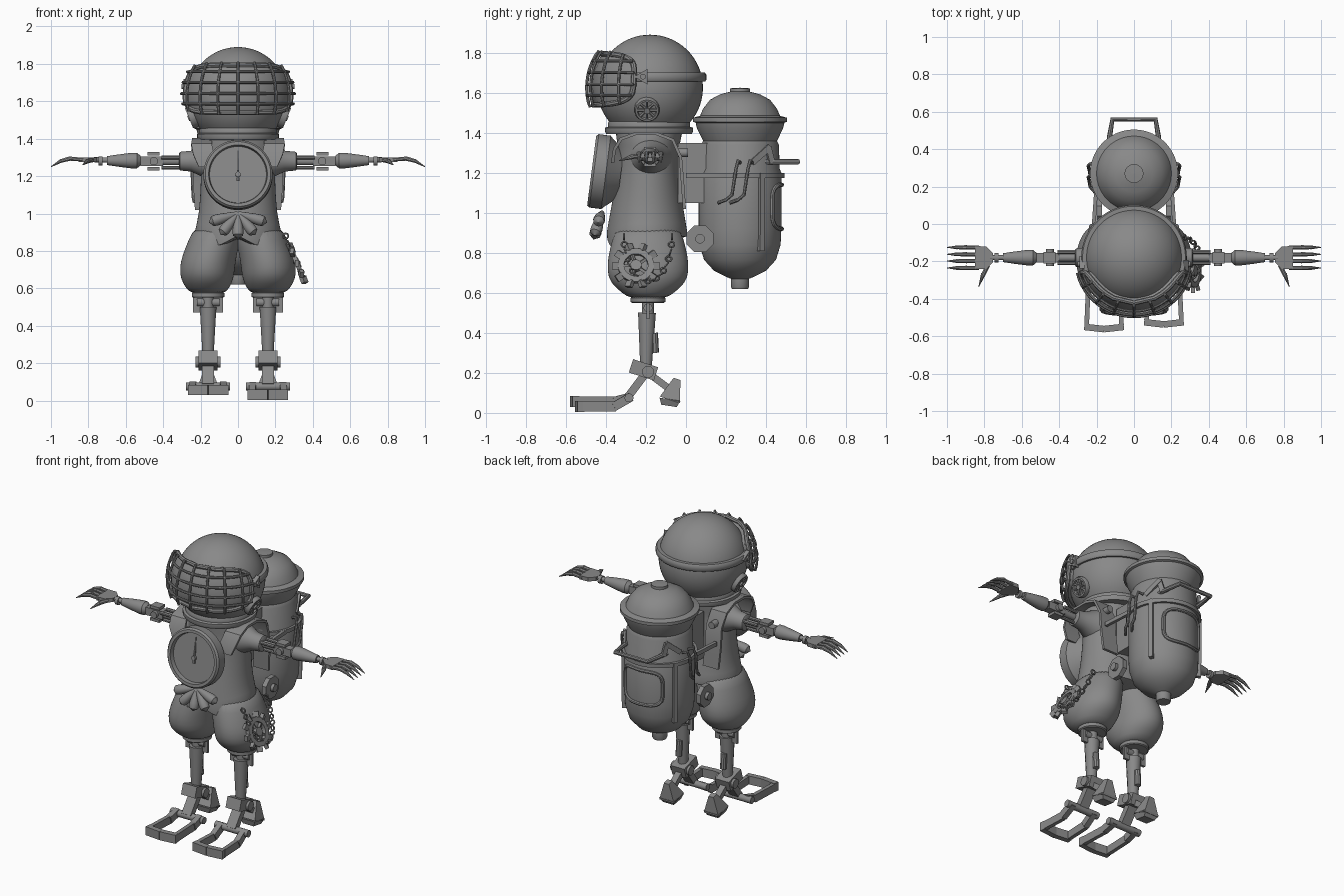
import bpy
import bmesh
from math import sin, cos, pi, radians, copysign
from mathutils import Vector, Matrix

default_cube = bpy.data.objects.get("Cube")
if default_cube:
    bpy.data.objects.remove(default_cube, do_unlink=True)

COLOUR = (0.25, 0.25, 0.25, 1)
metal = bpy.data.materials.new("plain_grey")
metal.use_nodes = True
metal.diffuse_color = COLOUR
metal.node_tree.nodes["Principled BSDF"].inputs["Base Color"].default_value = COLOUR
made = []


def register(name, data):
    ob = bpy.data.objects.new(name, data)
    data.materials.append(metal)
    bpy.context.collection.objects.link(ob)
    made.append(ob)
    return ob


def skin(name, rings, caps=True, closed=True):
    """Quads between successive rings of points."""
    bm = bmesh.new()
    rows = [[bm.verts.new(p) for p in ring] for ring in rings]
    n = len(rows[0])
    for low, high in zip(rows, rows[1:]):
        for i in range(n if closed else n - 1):
            j = (i + 1) % n
            bm.faces.new((low[i], low[j], high[j], high[i]))
    if caps:
        bm.faces.new(rows[0][::-1])
        bm.faces.new(rows[-1])
    bmesh.ops.remove_doubles(bm, verts=bm.verts, dist=0.0001)
    bmesh.ops.recalc_face_normals(bm, faces=bm.faces)
    mesh = bpy.data.meshes.new(name)
    bm.to_mesh(mesh)
    bm.free()
    return register(name, mesh)


def lathe(name, profile, origin, axis=(0, 0, 1), n=48, caps=True):
    q = Vector(axis).to_track_quat('Z', 'Y')
    o = Vector(origin)
    turn = [2 * pi * (i + 0.5) / n for i in range(n)]
    return skin(name, [[o + q @ Vector((max(r, 0.0005) * cos(a), max(r, 0.0005) * sin(a), h))
                        for a in turn] for r, h in profile], caps)


def cyl(name, a, b, r1, r2=None, n=16):
    d = Vector(b) - Vector(a)
    return lathe(name, [(r1, 0), (r1 if r2 is None else r2, d.length)], a, d, n)


def loft(name, rows, n=40):
    ob = skin(name, [[(cx + rx * cos(2 * pi * i / n), cy + ry * sin(2 * pi * i / n), z)
                      for i in range(n)] for z, cx, cy, rx, ry in rows])
    ob.modifiers.new("round", 'SUBSURF').levels = 1
    return ob


def beam(name, a, b, w, h, up='Z'):
    """Box from a to b, w wide and h high."""
    a, b = Vector(a), Vector(b)
    q = (b - a).to_track_quat('Y', up)
    half = [(-w / 2, -h / 2), (w / 2, -h / 2), (w / 2, h / 2), (-w / 2, h / 2)]
    return skin(name, [[p + q @ Vector((x, 0, z)) for x, z in half] for p in (a, b)])


def tube(name, pts, r, cyclic=False):
    cu = bpy.data.curves.new(name, 'CURVE')
    cu.dimensions = '3D'
    cu.bevel_depth, cu.bevel_resolution, cu.use_fill_caps = r, 2, True
    sp = cu.splines.new('POLY')
    sp.points.add(len(pts) - 1)
    for point, p in zip(sp.points, pts):
        point.co = (*p, 1)
    sp.use_cyclic_u = cyclic
    return register(name, cu)


def squircle(k, n=48):
    a = 2 * pi * k / n
    return [copysign(abs(f) ** 0.5, f) for f in (cos(a), sin(a))]


# Helmet, collar and rim band
HEAD = Vector((0, -0.18, 1.625))
R = 0.265
arc = [radians(-41 + 131 * i / 24) for i in range(25)]
lathe("helmet", [(R * cos(a), R * sin(a)) for a in arc], HEAD, n=64)
lathe("helmet_band", [(0.25, 0.03), (0.275, 0.03), (0.282, 0.04), (0.282, 0.065),
                      (0.275, 0.075), (0.25, 0.075)], HEAD, n=64, caps=False)
lathe("neck_collar", [(0.19, 0), (0.215, 0), (0.22, 0.01), (0.22, 0.03), (0.205, 0.035),
                      (0.205, 0.055), (0.195, 0.07)], (0, -0.185, 1.395))


# Visor with its cage, laid out by azimuth and elevation in degrees
def on_head(az, el, r):
    az, el = radians(az), radians(el)
    return HEAD + r * Vector((cos(el) * sin(az), -cos(el) * cos(az), sin(el)))


def visor_ring(t, r):
    return [on_head(74 * t * x, 9 + 26 * t * y, r) for x, y in map(squircle, range(48))]


skin("visor", [visor_ring(t / 8, 0.292) for t in range(1, 9)] + [visor_ring(1, 0.25)])
tube("visor_rim", visor_ring(1, 0.295), 0.014, True)
for az in range(-60, 61, 20):
    reach = 26 * (1 - (az / 74) ** 4) ** 0.25
    mid = [on_head(az, 9 + reach * k / 6, 0.316) for k in range(-6, 7)]
    tube("cage_upright", [on_head(az, 9 - reach, 0.29)] + mid + [on_head(az, 9 + reach, 0.29)], 0.008)
for el in (-7, 3, 14, 25):
    reach = 74 * (1 - ((el - 9) / 26) ** 4) ** 0.25
    mid = [on_head(reach * k / 12, el, 0.316) for k in range(-12, 13)]
    tube("cage_crossbar", [on_head(-reach, el, 0.28)] + mid + [on_head(reach, el, 0.28)], 0.008)

# Torso with a pointed front hem
torso = loft("torso", [(0.87, 0, -0.195, 0.24, 0.207), (0.89, 0, -0.195, 0.235, 0.205),
                       (1.0, 0, -0.195, 0.207, 0.185), (1.15, 0, -0.19, 0.2, 0.16),
                       (1.3, 0, -0.19, 0.195, 0.15), (1.38, 0, -0.185, 0.2, 0.16),
                       (1.41, 0, -0.185, 0.2, 0.18)])
for v in torso.data.vertices:
    if v.co.z < 0.9 and v.co.y < -0.2:
        v.co.z -= 0.06 * max(0, 1 - abs(abs(v.co.x) - 0.11) / 0.11)

# Chest gauge and shell ornament
TILT = Vector((0, -1, 0.13)).normalized()
GAUGE = Vector((0, -0.385, 1.2))
lathe("gauge", [(0, -0.06), (0.12, -0.06), (0.17, 0), (0.185, 0.015), (0.185, 0.075), (0.175, 0.087),
                (0.157, 0.087), (0.152, 0.06), (0, 0.06)], GAUGE, TILT, 64, False)
face = GAUGE + TILT * 0.065
up = Vector((0, 0.13, 1)).normalized()
cyl("gauge_hub", face - TILT * 0.01, face + TILT * 0.012, 0.014)
cyl("gauge_needle", face - up * 0.035, face + up * 0.13, 0.009, 0.003, 6)
for k in range(-2, 3):
    a = k * radians(32)
    size = 0.14 + 0.012 * abs(k)
    d = Vector((sin(a), -0.25 * cos(a), -0.9 * cos(a) + 0.12))
    lathe("shell_rib", [((0.012 + 0.028 * t / 8) * (1 - (t / 8) ** 6) ** 0.5, size * t / 8)
                        for t in range(9)], (0, -0.42, 1.0), d, 20)

# Backpack tank with lid
TANK = Vector((0, 0.27, 0))
lathe("tank", [(0, 0.62), (0.04, 0.62), (0.045, 0.63), (0.045, 0.67), (0.07, 0.68), (0.13, 0.71),
               (0.18, 0.765), (0.203, 0.84), (0.207, 0.92), (0.207, 1.2), (0.198, 1.22),
               (0.195, 1.34), (0.185, 1.36), (0.215, 1.42), (0.222, 1.45), (0.235, 1.455),
               (0.235, 1.475), (0.2, 1.485), (0.185, 1.52), (0.15, 1.565), (0.1, 1.592),
               (0.05, 1.605), (0.05, 1.622), (0, 1.625)], TANK, n=64)
lathe("tank_belt", [(0.19, 1.175), (0.222, 1.175), (0.222, 1.2), (0.19, 1.2)], TANK, caps=False)
tube("tank_handle", [(x, y, 1.255) for x, y in
                     ((-0.14, 0.38), (-0.13, 0.47), (-0.115, 0.56), (0.115, 0.56), (0.13, 0.47), (0.14, 0.38))], 0.014)


def on_tank(deg, z, r):
    return Vector((r * sin(radians(deg)), 0.27 + r * cos(radians(deg)), z))


tube("tank_hatch_frame", [on_tank(40 * x, 1.03 + 0.11 * y, 0.209)
                          for x, y in map(squircle, range(48))], 0.011, True)
beam("back_mount", (0, -0.04, 1.2), (0, 0.12, 1.2), 0.2, 0.3)


def leg(s):
    x = s * 0.16
    # Puffed trouser leg and cuff
    loft("trouser_leg", [(z, s * cx, -0.19, rx, ry) for z, cx, rx, ry in (
        (0.57, 0.16, 0.09, 0.09), (0.6, 0.163, 0.115, 0.13), (0.65, 0.165, 0.142, 0.19),
        (0.71, 0.165, 0.148, 0.205), (0.78, 0.152, 0.145, 0.2), (0.86, 0.125, 0.138, 0.18),
        (0.94, 0.11, 0.12, 0.16))])
    lathe("trouser_cuff", [(0.08, 0.55), (0.087, 0.555), (0.087, 0.575), (0.08, 0.58)], (x, -0.19, 0), n=32)
    # Knee, shin and piston
    cyl("knee_pin", (x - 0.06, -0.19, 0.525), (x + 0.06, -0.19, 0.525), 0.022)
    for e in (-1, 1):
        beam("knee_plate", (x + e * 0.045, -0.19, 0.47), (x + e * 0.045, -0.19, 0.56), 0.016, 0.07, 'X')
    cyl("thigh_stub", (x, -0.19, 0.5), (x, -0.19, 0.57), 0.03)
    cyl("shin", (x, -0.195, 0.5), (x, -0.2, 0.23), 0.046, 0.03, 12)
    cyl("shin_piston", (x, -0.155, 0.3), (x, -0.16, 0.4), 0.02, n=10)
    # Ankle
    cyl("ankle_pin", (x - 0.066, -0.19, 0.205), (x + 0.066, -0.19, 0.205), 0.03)
    beam("ankle_block", (x, -0.275, 0.235), (x, -0.15, 0.195), 0.1, 0.07)
    # Heel
    beam("heel_strut", (x, -0.19, 0.2), (x, -0.07, 0.11), 0.04, 0.035)
    cyl("heel_block", (x, -0.08, 0.065), (x, -0.045, 0.17), 0.075, 0.025, 4)
    cyl("heel_pad", (x, -0.085, 0.035), (x, -0.08, 0.068), 0.055, 0.075, 4)
    # Open toe frame, staggered between the feet
    low, reach = (0.031, -0.525) if s > 0 else (0.057, -0.55)
    beam("foot_strut", (x, -0.2, 0.2), (x, -0.29, 0.08), 0.065, 0.04)
    cyl("toe_hinge", (x - 0.118, -0.285, 0.075), (x + 0.118, -0.285, 0.075), 0.022)
    for e in (-1, 1):
        beam("toe_link", (x + e * 0.08, -0.275, 0.08), (x + e * 0.085, -0.36, low), 0.035, 0.045)
        beam("toe_side", (x + e * 0.085, -0.35, low), (x + e * 0.093, reach + 0.01, low), 0.025, 0.05)
        beam("toe_front", (x, reach - 0.012, low), (x + e * 0.106, reach, low), 0.035, 0.055)


def arm(s):
    def p(x, z=1.28, y=-0.18):
        return (s * x, y, z)

    # Sleeve and upper arm
    lathe("sleeve", [(0.11, 0), (0.085, 0.06), (0.056, 0.12), (0.05, 0.18), (0.042, 0.185)], p(0.13), (s, 0, 0), 32)
    cyl("upper_arm", p(0.28), p(0.43), 0.022)
    for dy, dz in ((-0.03, 0.02), (0.03, 0.02), (0, -0.035)):
        cyl("arm_piston", p(0.29, 1.28 + dz, -0.18 + dy), p(0.41, 1.28 + dz, -0.18 + dy), 0.011, n=8)
    # Elbow
    cyl("elbow_pin", p(0.45, 1.28, -0.225), p(0.45, 1.28, -0.135), 0.022)
    for dz in (-0.04, 0.04):
        beam("elbow_plate", p(0.42, 1.28 + dz), p(0.485, 1.28 + dz), 0.06, 0.018)
    beam("elbow_core", p(0.4), p(0.52), 0.05, 0.05)
    # Forearm and wrist
    lathe("forearm", [(0.025, 0), (0.042, 0.02), (0.042, 0.05), (0.033, 0.12), (0.024, 0.18)],
          p(0.52, 1.283), (s, 0, 0), 20)
    cyl("wrist", p(0.69, 1.285), p(0.77, 1.288), 0.014)
    cyl("wrist_ball", p(0.725), p(0.745), 0.025)
    # Palm and clawed fingers
    skin("palm", [[p(x, z, -0.18 + y) for y, z in ((-w, 1.275), (w, 1.275), (w, 1.3), (-w, 1.3))]
                  for x, w in ((0.755, 0.025), (0.79, 0.06), (0.85, 0.062))])
    for dy in (-0.055, -0.018, 0.018, 0.055):
        y = -0.18 + dy
        cyl("finger_root", p(0.83, 1.288, y), p(0.905, 1.294, y), 0.011, 0.012, 8)
        cyl("finger_middle", p(0.895, 1.295, y), p(0.95, 1.28, y), 0.013, 0.01, 8)
        cyl("finger_claw", p(0.945, 1.282, y), p(1.0, 1.25, y), 0.011, 0.002, 8)
    cyl("thumb_root", p(0.78, 1.285, -0.22), p(0.808, 1.28, -0.275), 0.012, n=8)
    cyl("thumb_claw", p(0.806, 1.28, -0.268), p(0.83, 1.26, -0.335), 0.013, 0.002, 8)


def side_gear(s):
    # Shoulder harness
    path = [(0.17, -0.375, 1.25), (0.2, -0.365, 1.32), (0.21, -0.33, 1.375), (0.205, -0.25, 1.405),
            (0.205, -0.15, 1.405), (0.21, -0.06, 1.37), (0.2, -0.02, 1.28), (0.2, -0.01, 1.16), (0.19, 0, 1.02)]
    strap = skin("harness_strap", [[(s * (x + w), y, z) for w in (-0.07, -0.02, 0.03, 0.04)]
                                   for x, y, z in path], False, False)
    strap.modifiers.new("thickness", 'SOLIDIFY').thickness = 0.016
    cyl("harness_bolt", (s * 0.19, -0.04, 1.3), (s * 0.19, 0.01, 1.3), 0.022)
    beam("harness_arm", (s * 0.215, 0, 1.187), (s * 0.2, 0.22, 1.187), 0.02, 0.025)
    # Waist pivot plate
    cyl("pivot_plate", (s * 0.17, 0.07, 0.87), (s * 0.2, 0.07, 0.87), 0.072, n=8)
    cyl("pivot_bolt", (s * 0.2, 0.07, 0.87), (s * 0.22, 0.07, 0.87), 0.024)
    # Tank strap, handle brace and hooked rods
    beam("tank_strap", on_tank(s * 60, 0.81, 0.208), on_tank(s * 60, 1.2, 0.212), 0.03, 0.025, 'X')
    beam("handle_brace", (s * 0.19, 0.33, 1.25), (s * 0.15, 0.42, 1.33), 0.015, 0.03)
    beam("handle_post", (s * 0.15, 0.41, 1.33), (s * 0.14, 0.43, 1.25), 0.015, 0.03)
    for y in (0.24, 0.3):
        tube("hooked_rod", [(s * dx, y + dy, z) for dx, dy, z in (
            (0.205, 0.03, 1.25), (0.235, 0.02, 1.26), (0.245, 0.01, 1.22),
            (0.24, -0.01, 1.09), (0.235, -0.04, 1.065), (0.2, -0.08, 1.05))], 0.009)
    # Helmet side port with spokes
    out = Vector((s * 0.92, 0, -0.38)).normalized()
    port = HEAD + Vector((s * 0.225, -0.015, -0.1))
    lathe("side_port", [(0.06, -0.03), (0.063, 0.03), (0.058, 0.04), (0.048, 0.04), (0.045, 0.025), (0, 0.025)],
          port, out, 32)
    cyl("port_hub", port, port + out * 0.045, 0.015)
    for k in range(8):
        d = Matrix.Rotation(k * pi / 4, 3, out) @ Vector((0, 1, 0))
        cyl("port_spoke", port + out * 0.03, port + out * 0.032 + d * 0.052, 0.007, n=6)
    # Visor hinge
    cyl("visor_hinge", (s * 0.265, -0.215, 1.68), (s * 0.292, -0.215, 1.68), 0.045, n=3)
    cyl("hinge_pin", (s * 0.28, -0.215, 1.68), (s * 0.302, -0.215, 1.68), 0.014)


for side in (1, -1):
    leg(side)
    arm(side)
    side_gear(side)

# Cog hung on the left hip by a chain
tilt = Vector((0.92, 0, 0.38)).normalized()
cog = Vector((0.315, -0.25, 0.735))
lathe("hip_cog", [(0.06, -0.012), (0.09, -0.012), (0.09, 0.012), (0.06, 0.012), (0.06, -0.012)], cog, tilt, 40, False)
cyl("cog_hub", cog - tilt * 0.012, cog + tilt * 0.016, 0.028)
for k in range(10):
    d = Matrix.Rotation(k * pi / 5, 3, tilt) @ Vector((0, 1, 0))
    beam("cog_tooth", cog + d * 0.085, cog + d * 0.12, 0.035, 0.022, 'X' if abs(d.x) < 0.3 else 'Z')
    if k % 2:
        beam("cog_spoke", cog, cog + d * 0.07, 0.014, 0.014)
for k in range(19):
    a = pi * k / 18
    c = Vector((0.255 + 0.095 * sin(a), -0.19 - 0.12 * cos(a), 0.88 - 0.22 * sin(a)))
    turn = (1, 0, 0.4) if k % 2 else (0, cos(a), sin(a))
    lathe("chain_link", [(0.014 + 0.005 * cos(b), 0.005 * sin(b))
                         for b in [2 * pi * i / 6 for i in range(7)]], c, turn, 10, False)

# Convert the rods to meshes and smooth everything but sharp edges
bpy.ops.object.select_all(action='DESELECT')
for ob in made:
    ob.select_set(True)
bpy.context.view_layer.objects.active = next(o for o in made if o.type == 'CURVE')
bpy.ops.object.convert(target='MESH')
bpy.ops.object.shade_smooth_by_angle(angle=radians(35))
